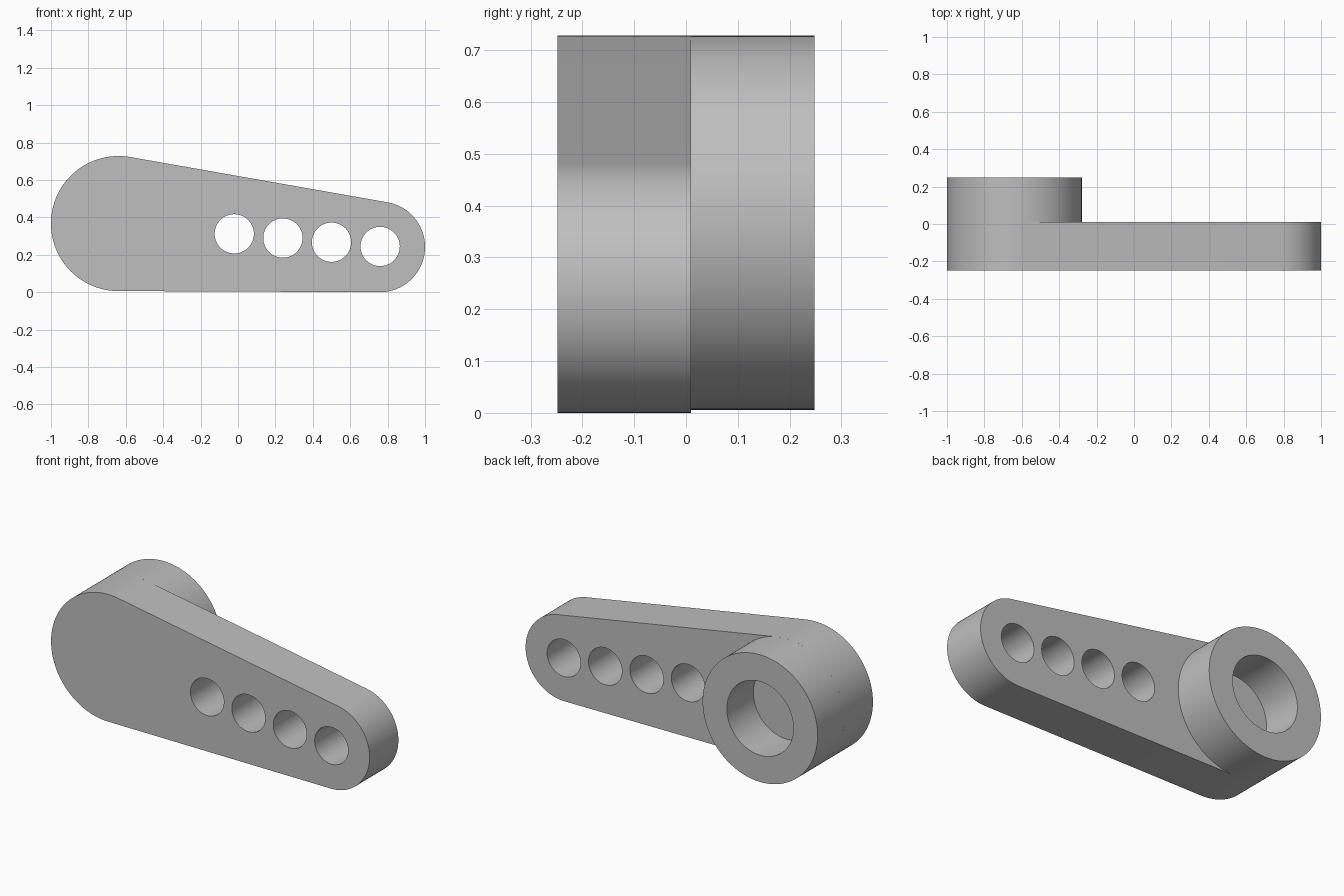
import bpy, bmesh
from math import sin, cos, pi, acos, atan2, hypot, radians
from mathutils import Matrix

cube = bpy.data.objects.get("Cube")
if cube:
    bpy.data.objects.remove(cube, do_unlink=True)

grey = bpy.data.materials.new("plain grey")
grey.use_nodes = True
colour = (0.52, 0.52, 0.52, 1)
grey.diffuse_color = colour
grey.node_tree.nodes["Principled BSDF"].inputs["Base Color"].default_value = colour


def arc(x, z, r, start, end, steps):
    """Points along an arc, both ends included."""
    angles = [start + (end - start) * i / steps for i in range(steps + 1)]
    return [(x + r * cos(a), z + r * sin(a)) for a in angles]


def circle(x, z, r, steps=96):
    return arc(x, z, r, 0, 2 * pi, steps)[:-1]


def plate(name, loops, front, back):
    """Extrude an outline with holes between two depths along y."""
    curve = bpy.data.curves.new(name + "_profile", "CURVE")
    curve.dimensions = "2D"
    curve.fill_mode = "BOTH"
    curve.extrude = (back - front) / 2
    for loop in loops:
        spline = curve.splines.new("POLY")
        spline.points.add(len(loop) - 1)
        for point, (x, z) in zip(spline.points, loop):
            point.co = (x, z, 0, 1)
        spline.use_cyclic_u = True
    helper = bpy.data.objects.new(name + "_profile", curve)
    bpy.context.collection.objects.link(helper)
    graph = bpy.context.evaluated_depsgraph_get()
    mesh = bpy.data.meshes.new_from_object(helper.evaluated_get(graph))
    bpy.data.objects.remove(helper, do_unlink=True)
    bpy.data.curves.remove(curve)

    # Weld the caps to the walls and stand the plate upright
    bm = bmesh.new()
    bm.from_mesh(mesh)
    bmesh.ops.remove_doubles(bm, verts=bm.verts, dist=0.0001)
    stand = Matrix.Translation((0, (front + back) / 2, 0)) @ Matrix.Rotation(pi / 2, 4, "X")
    bmesh.ops.transform(bm, matrix=stand, verts=bm.verts)
    bmesh.ops.recalc_face_normals(bm, faces=bm.faces)
    bm.to_mesh(mesh)
    bm.free()

    mesh.name = name
    mesh.materials.clear()
    mesh.materials.append(grey)
    obj = bpy.data.objects.new(name, mesh)
    bpy.context.collection.objects.link(obj)
    bpy.ops.object.select_all(action="DESELECT")
    obj.select_set(True)
    bpy.context.view_layer.objects.active = obj
    bpy.ops.object.shade_smooth_by_angle(angle=radians(30))
    return obj


hub_x, hub_z, hub_r = -0.639, 0.367, 0.361
tip_x, tip_z, tip_r = 0.758, 0.242, 0.242

# Tapered arm: two round ends joined by their outer tangents
dx, dz = tip_x - hub_x, tip_z - hub_z
axis = atan2(dz, dx)
spread = acos((hub_r - tip_r) / hypot(dx, dz))
outline = arc(tip_x, tip_z, tip_r, axis - spread, axis + spread, 64)
outline += arc(hub_x, hub_z, hub_r, axis + spread, axis - spread + 2 * pi, 80)
holes = [circle(-0.02 + 0.26 * i, 0.312 - 0.0225 * i, 0.105, 64) for i in range(4)]
plate("arm", [outline] + holes, -0.248, 0.01)

# Hub ring on the back, its bore closed by the arm
plate("hub_ring", [circle(hub_x, hub_z, hub_r, 128), circle(hub_x, hub_z, 0.209)], 0.01, 0.248)
